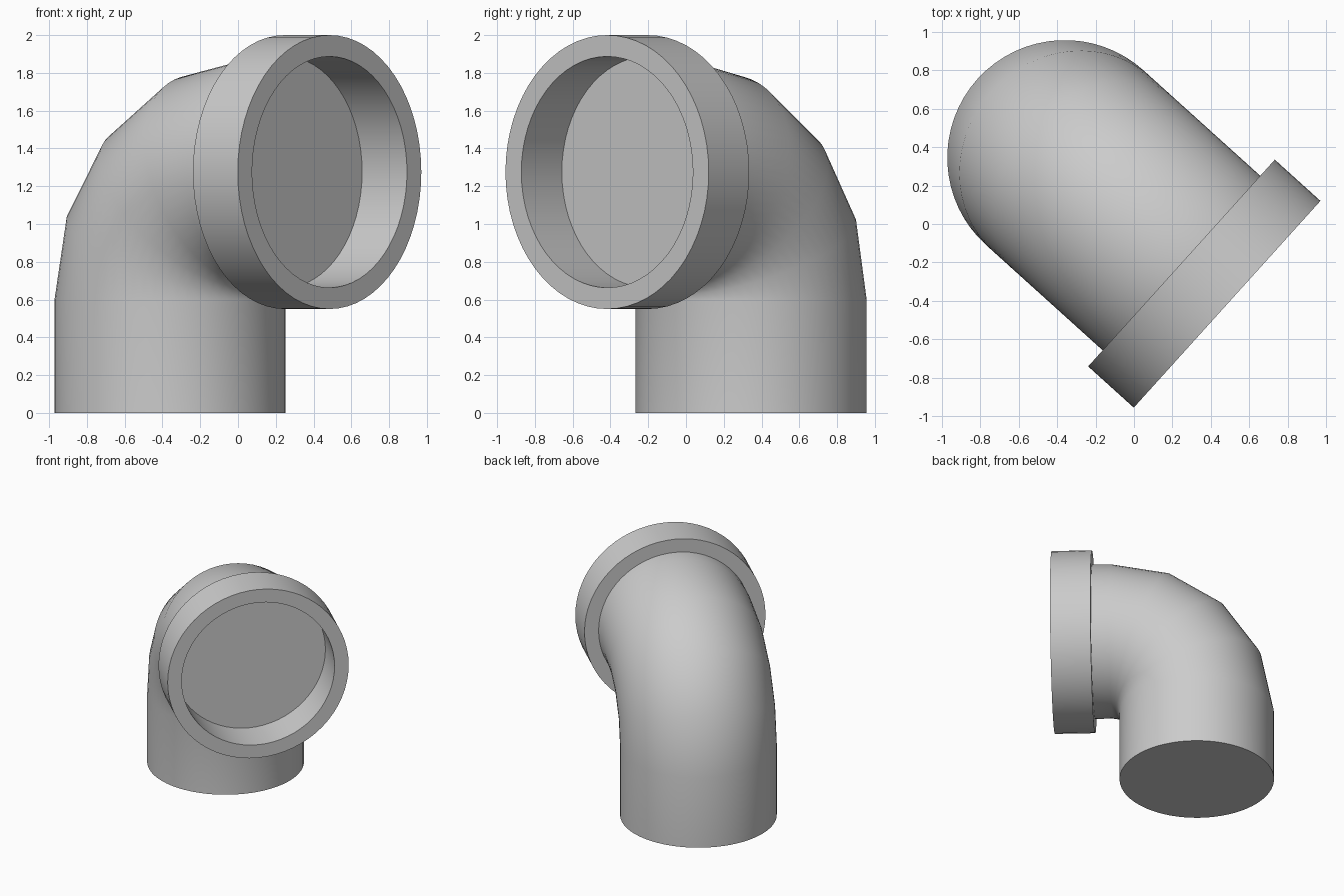
import bpy, bmesh
from math import sin, cos, pi, radians
from mathutils import Vector

if "Cube" in bpy.data.objects:
    bpy.data.objects.remove(bpy.data.objects["Cube"])

SIDES = 64
PIPE_R, COLLAR_R = 0.612, 0.725
BEND_R, BEND_Z = 0.675, 0.6            # bend radius and start height
AXIS_Z = BEND_Z + BEND_R
BASE = Vector((-0.36, 0.345, 0))       # foot of the vertical pipe
OUT = Vector((0.742, -0.670, 0)).normalized()   # outlet direction
UP = Vector((0, 0, 1))
SIDE = UP.cross(OUT)
COLLAR_BACK, COLLAR_FRONT = 0.818, 1.138


def loft(name, rings, cap=False, closed=False):
    """Skin rings given as (distance along OUT, height, tilt, radius)."""
    bm = bmesh.new()
    loops = []
    for s, z, tilt, r in rings:
        centre = BASE + OUT * s + UP * z
        u = OUT * -cos(tilt) + UP * sin(tilt)
        loops.append([bm.verts.new(centre + u * r * cos(a) + SIDE * r * sin(a))
                      for a in (2 * pi * i / SIDES for i in range(SIDES))])
    pairs = list(zip(loops, loops[1:]))
    if closed:
        pairs.append((loops[-1], loops[0]))
    for a, b in pairs:
        for i in range(SIDES):
            j = (i + 1) % SIDES
            bm.faces.new((a[i], a[j], b[j], b[i]))
    if cap:
        bm.faces.new(loops[0])
        bm.faces.new(loops[-1])
    bmesh.ops.recalc_face_normals(bm, faces=bm.faces)
    mesh = bpy.data.meshes.new(name)
    bm.to_mesh(mesh)
    bm.free()
    obj = bpy.data.objects.new(name, mesh)
    bpy.context.collection.objects.link(obj)
    bpy.ops.object.select_all(action='DESELECT')
    obj.select_set(True)
    bpy.context.view_layer.objects.active = obj
    bpy.ops.object.shade_smooth_by_angle(angle=radians(35))
    return obj


# elbow pipe: straight foot, four-segment bend, short outlet
bend = [(BEND_R * (1 - cos(t)), BEND_Z + BEND_R * sin(t), t, PIPE_R)
        for t in (pi / 2 * k / 4 for k in range(5))]
loft("elbow_pipe",
     [(0, 0, 0, PIPE_R)] + bend + [(COLLAR_BACK, AXIS_Z, pi / 2, PIPE_R)],
     cap=True)

# socket collar: hollow ring around the outlet
loft("socket_collar",
     [(s, AXIS_Z, pi / 2, r) for s, r in (
         (COLLAR_BACK, PIPE_R), (COLLAR_BACK, COLLAR_R),
         (COLLAR_FRONT, COLLAR_R), (COLLAR_FRONT, PIPE_R))],
     closed=True)
